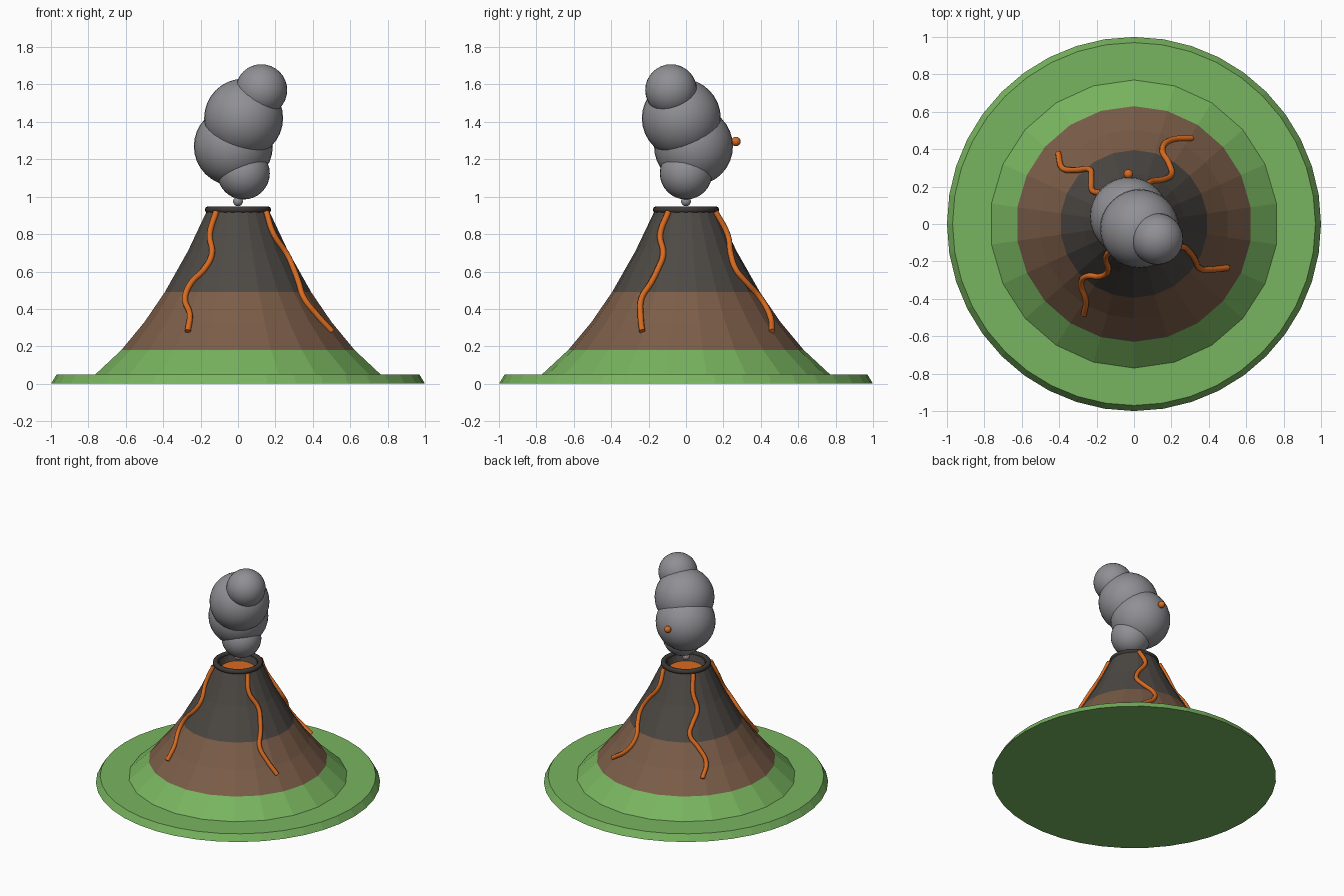
import bpy, bmesh, math

if "Cube" in bpy.data.objects:
    bpy.data.objects.remove(bpy.data.objects["Cube"])


def mat(name, rgb):
    m = bpy.data.materials.new(name)
    m.diffuse_color = (*rgb, 1)
    m.use_nodes = True
    m.node_tree.nodes["Principled BSDF"].inputs["Base Color"].default_value = m.diffuse_color
    return m


GRASS = mat("grass green", (0.19, 0.46, 0.115))
EARTH = mat("earth brown", (0.20, 0.11, 0.066))
ROCK = mat("dark rock", (0.075, 0.067, 0.059))
RIM = mat("rim charcoal", (0.045, 0.039, 0.035))
LAVA = mat("lava orange", (0.68, 0.145, 0.015))
SMOKE = mat("smoke grey", (0.28, 0.28, 0.30))


def lathe(name, profile, sides, mats, rule=None, cap_bottom=False, cap_top=False):
    """Revolve (radius, z) points into a faceted solid."""
    bm = bmesh.new()
    rings = []
    for r, z in profile:
        rings.append([bm.verts.new((r * math.sin(2 * math.pi * i / sides),
                                    r * math.cos(2 * math.pi * i / sides), z))
                      for i in range(sides)])
    for a, b in zip(rings, rings[1:]):
        for i in range(sides):
            j = (i + 1) % sides
            bm.faces.new((a[j], a[i], b[i], b[j]))
    if cap_bottom:
        bm.faces.new(rings[0])
    if cap_top:
        bm.faces.new(rings[-1][::-1])
    if rule:
        for f in bm.faces:
            f.material_index = rule(f.calc_center_median())
    me = bpy.data.meshes.new(name)
    bm.to_mesh(me)
    bm.free()
    for m in mats:
        me.materials.append(m)
    ob = bpy.data.objects.new(name, me)
    bpy.context.collection.objects.link(ob)
    return ob


def ball(name, pos, r, m):
    bpy.ops.mesh.primitive_uv_sphere_add(segments=32, ring_count=16, radius=r, location=pos)
    ob = bpy.context.object
    ob.name = name
    ob.data.materials.append(m)
    bpy.ops.object.shade_smooth()


# Grass base disc
lathe("grass_base", [(1.0, 0), (0.97, 0.05)], 40, [GRASS], cap_bottom=True, cap_top=True)

# Mountain slope, coloured in height bands, with the crater wall turned inward
SLOPE = [(0.77, 0.05), (0.63, 0.18), (0.505, 0.33), (0.395, 0.49), (0.27, 0.71), (0.165, 0.93)]
lathe("mountain", SLOPE + [(0.135, 0.93), (0.115, 0.86)], 22, [GRASS, EARTH, ROCK],
      rule=lambda c: 0 if c.z < 0.18 else 1 if c.z < 0.49 else 2)

# Crater rim and lava pool
bpy.ops.mesh.primitive_torus_add(major_radius=0.158, minor_radius=0.019, major_segments=32,
                                 minor_segments=10, location=(0, 0, 0.93))
rim = bpy.context.object
rim.name = "crater_rim"
rim.data.materials.append(RIM)
bpy.ops.object.shade_smooth()
lathe("lava_pool", [(0.125, 0.87), (0.12, 0.885)], 22, [LAVA], cap_bottom=True, cap_top=True)


def slope_radius(z):
    for (r0, z0), (r1, z1) in zip(SLOPE, SLOPE[1:]):
        if z0 <= z <= z1:
            return r0 + (r1 - r0) * (z - z0) / (z1 - z0)


# Lava streams: winding angles at fixed heights, laid on the slope
HEIGHTS = [0.92, 0.80, 0.69, 0.61, 0.54, 0.46, 0.37, 0.28]
STREAMS = {
    "front_left": [229, 230, 241, 237, 228, 228, 238, 241],
    "front_right": [-32, -36, -25, -27, -30, -34, -30, -25],
    "back_right": [62, 70, 56, 53, 60, 69, 67, 56],
    "back_left": [142, 137, 141, 133, 129, 137, 142, 137],
}
for side, angles in STREAMS.items():
    cu = bpy.data.curves.new("lava_stream_" + side, "CURVE")
    cu.dimensions = "3D"
    cu.bevel_depth = 0.016
    cu.bevel_resolution = 2
    cu.resolution_u = 5
    cu.use_fill_caps = True
    sp = cu.splines.new("BEZIER")
    sp.bezier_points.add(len(HEIGHTS) - 1)
    for p, z, a in zip(sp.bezier_points, HEIGHTS, angles):
        r, t = slope_radius(z) + 0.008, math.radians(a)
        p.co = (r * math.cos(t), r * math.sin(t), z)
        p.handle_left_type = p.handle_right_type = "AUTO"
    cu.materials.append(LAVA)
    bpy.context.collection.objects.link(bpy.data.objects.new(cu.name, cu))

# Smoke plume
PUFFS = [((0, 0, 0.975), 0.026), ((0.03, 0, 1.125), 0.14), ((-0.025, 0.04, 1.27), 0.211),
         ((0.03, -0.025, 1.42), 0.211), ((0.125, -0.08, 1.57), 0.138)]
for i, (pos, r) in enumerate(PUFFS):
    ball(f"smoke_puff_{i + 1}", pos, r, SMOKE)

# Flying ember
ball("ember", (-0.03, 0.267, 1.295), 0.025, LAVA)
